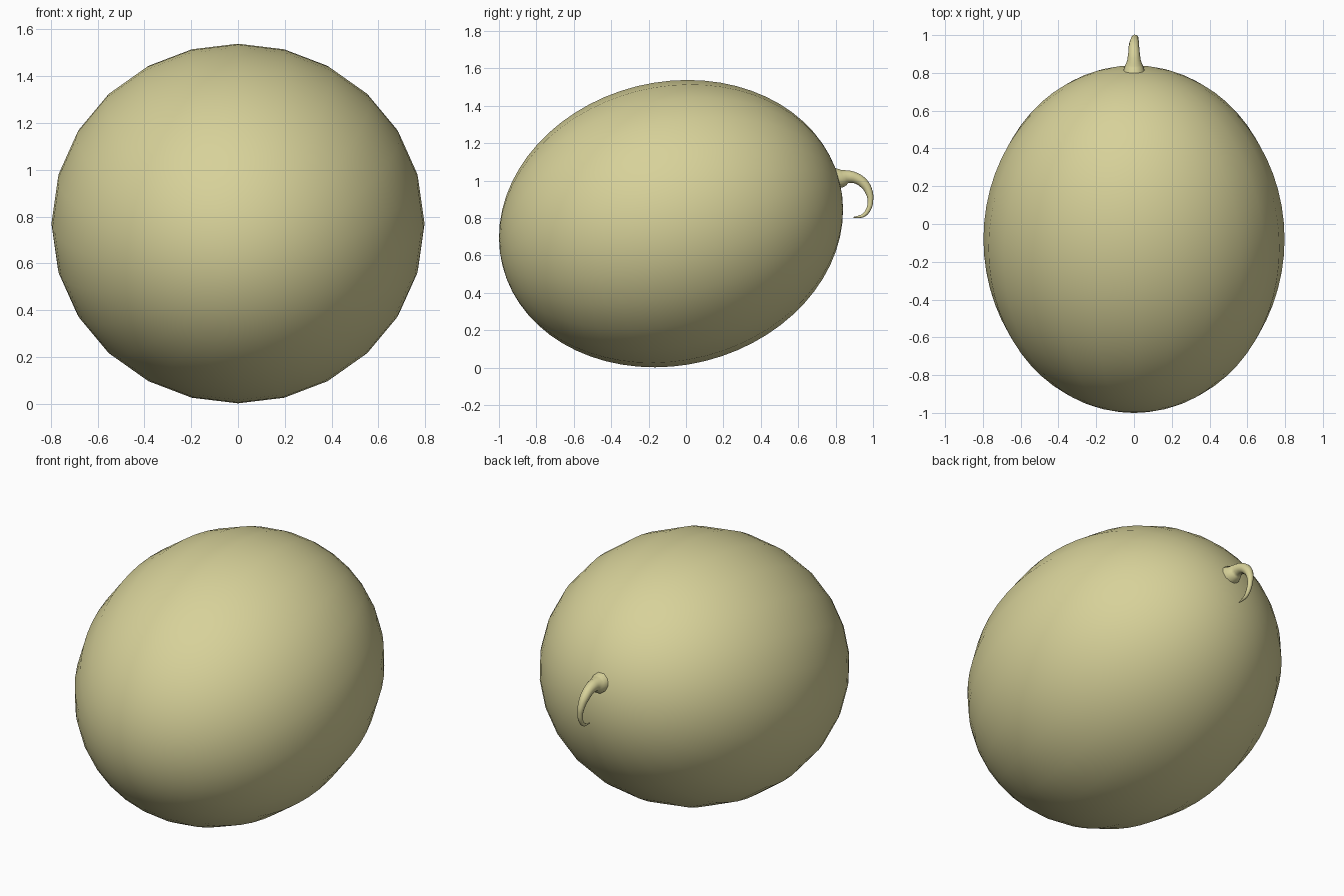
import bpy
from math import radians

if "Cube" in bpy.data.objects:
    bpy.data.objects.remove(bpy.data.objects["Cube"])

mat = bpy.data.materials.new("rind")
mat.diffuse_color = (0.68, 0.64, 0.32, 1)
mat.use_nodes = True
mat.node_tree.nodes["Principled BSDF"].inputs["Base Color"].default_value = mat.diffuse_color

# Melon body: tilted ellipsoid, poles along its long axis
bpy.ops.mesh.primitive_uv_sphere_add(segments=24, ring_count=32, radius=1)
body = bpy.context.object
body.name = "melon_body"
body.data.materials.append(mat)
body.scale = (0.797, 0.757, 0.929)
bpy.ops.object.transform_apply(scale=True)
body.rotation_euler = (radians(-90 + 14), 0, 0)
body.location = (0, -0.08, 0.77)
bpy.ops.object.shade_smooth()

# Hooked stem: tapering tube (x, y, z, radius)
path = [(0, .79, 1.01, .062), (0, .83, 1.012, .051), (0, .865, 1.02, .036),
        (0, .91, 1.012, .030), (0, .95, .985, .027), (.004, .978, .94, .021),
        (.008, .986, .89, .015), (.01, .975, .845, .013), (.01, .95, .815, .010),
        (.01, .92, .806, .006), (.01, .895, .803, .003)]
curve = bpy.data.curves.new("stem", "CURVE")
curve.dimensions = "3D"
curve.bevel_depth = 1
curve.bevel_resolution = 3
curve.resolution_u = 4
curve.use_fill_caps = True
spline = curve.splines.new("BEZIER")
spline.bezier_points.add(len(path) - 1)
for p, (x, y, z, r) in zip(spline.bezier_points, path):
    p.co = (x, y, z)
    p.radius = r
    p.handle_left_type = p.handle_right_type = "AUTO"
stem = bpy.data.objects.new("stem", curve)
bpy.context.collection.objects.link(stem)
bpy.ops.object.select_all(action="DESELECT")
stem.select_set(True)
bpy.context.view_layer.objects.active = stem
bpy.ops.object.convert(target="MESH")
stem = bpy.context.object
stem.name = "stem"
stem.data.materials.clear()
stem.data.materials.append(mat)
bpy.ops.object.shade_smooth()
